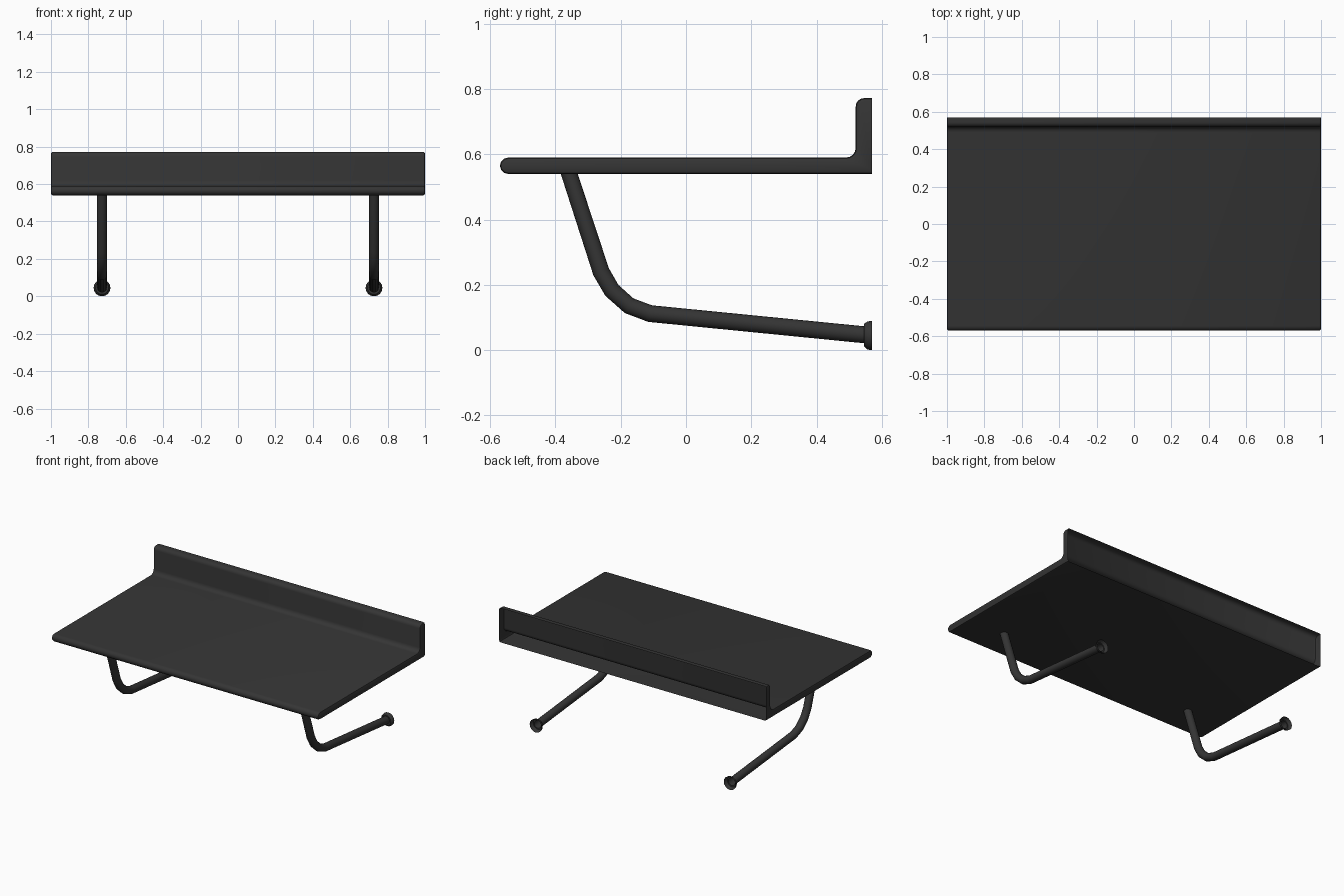
import bpy, bmesh, math
from mathutils import Vector

if "Cube" in bpy.data.objects:
    bpy.data.objects.remove(bpy.data.objects["Cube"])

dark = bpy.data.materials.new("dark_metal")
dark.diffuse_color = (0.035, 0.035, 0.035, 1)
dark.use_nodes = True
dark.node_tree.nodes["Principled BSDF"].inputs["Base Color"].default_value = dark.diffuse_color


def finish(bm, name, angle=40):
    mesh = bpy.data.meshes.new(name)
    bm.to_mesh(mesh)
    bm.free()
    ob = bpy.data.objects.new(name, mesh)
    bpy.context.collection.objects.link(ob)
    mesh.materials.append(dark)
    bpy.ops.object.select_all(action='DESELECT')
    ob.select_set(True)
    bpy.context.view_layer.objects.active = ob
    bpy.ops.object.shade_smooth_by_angle(angle=math.radians(angle))
    return ob


def arc(cy, cz, r, a0, a1, n):
    return [(cy + r * math.cos(math.radians(a0 + (a1 - a0) * i / n)),
             cz + r * math.sin(math.radians(a0 + (a1 - a0) * i / n))) for i in range(n + 1)]


# Shelf board with upstand: rounded L profile, hollow and open at the wall side
BACK = 0.57
profile = [(BACK, 0.54)]
profile += arc(-0.545, 0.565, 0.025, 270, 90, 6)
profile += arc(0.49, 0.62, 0.03, -90, 0, 4)
profile += arc(0.545, 0.747, 0.025, 180, 90, 4)
profile += [(BACK, 0.772)]
bm = bmesh.new()
ends = []
for x in (-1, 1):
    ends.append(bm.faces.new([bm.verts.new((x, y, z)) for y, z in profile]))
n = len(profile)
a, b = list(ends[0].verts), list(ends[1].verts)
for i in range(n):
    j = (i + 1) % n
    bm.faces.new((a[i], a[j], b[j], b[i]))
bmesh.ops.recalc_face_normals(bm, faces=bm.faces)
rim = [e for f in ends for e in f.edges
       if not all(v.co.y > BACK - 1e-4 for v in e.verts)]
bmesh.ops.bevel(bm, geom=rim, offset=0.01, segments=2, profile=0.5,
                affect='EDGES', clamp_overlap=True)
wall_side = [f for f in bm.faces if all(v.co.y > BACK - 1e-3 for v in f.verts)]
bmesh.ops.delete(bm, geom=wall_side, context='FACES')
finish(bm, "shelf_board")


# Tube made of rings along a path in the y-z plane
def tube(name, x, rings, sides=16):
    bm = bmesh.new()
    pts = [Vector((0, y, z)) for y, z, r in rings]
    prev = None
    for i, (y, z, r) in enumerate(rings):
        d0 = (pts[i] - pts[max(i - 1, 0)]).normalized()
        d1 = (pts[min(i + 1, len(pts) - 1)] - pts[i]).normalized()
        t = (d0 + d1).normalized()
        if i == 0:
            t = Vector((0, 0, -1))       # cut flat against the board
        if y > 0.54:
            t = Vector((0, 1, 0))        # cut flat against the wall
        nrm = Vector((0, -t.z, t.y))
        ring = []
        for k in range(sides):
            w = 2 * math.pi * k / sides
            off = Vector((1, 0, 0)) * (r * math.cos(w)) + nrm * (r * math.sin(w))
            ring.append(bm.verts.new(pts[i] + off + Vector((x, 0, 0))))
        if prev:
            for k in range(sides):
                m = (k + 1) % sides
                bm.faces.new((prev[k], prev[m], ring[m], ring[k]))
        prev = ring
    bmesh.ops.recalc_face_normals(bm, faces=bm.faces)
    ob = finish(bm, name)
    mir = ob.modifiers.new("mirror", 'MIRROR')
    mir.use_mirror_merge = False
    return ob


# Bent support brackets with flared wall feet
R = 0.026
tube("support_bracket", 0.727, [
    (-0.358, 0.541, R), (-0.26, 0.24, R), (-0.227, 0.183, R),
    (-0.174, 0.136, R), (-0.11, 0.112, R), (0.548, 0.047, R)])
tube("bracket_foot", 0.727, [
    (0.546, 0.047, R), (0.546, 0.046, 0.035),
    (0.556, 0.045, 0.043), (BACK, 0.045, 0.045)])
